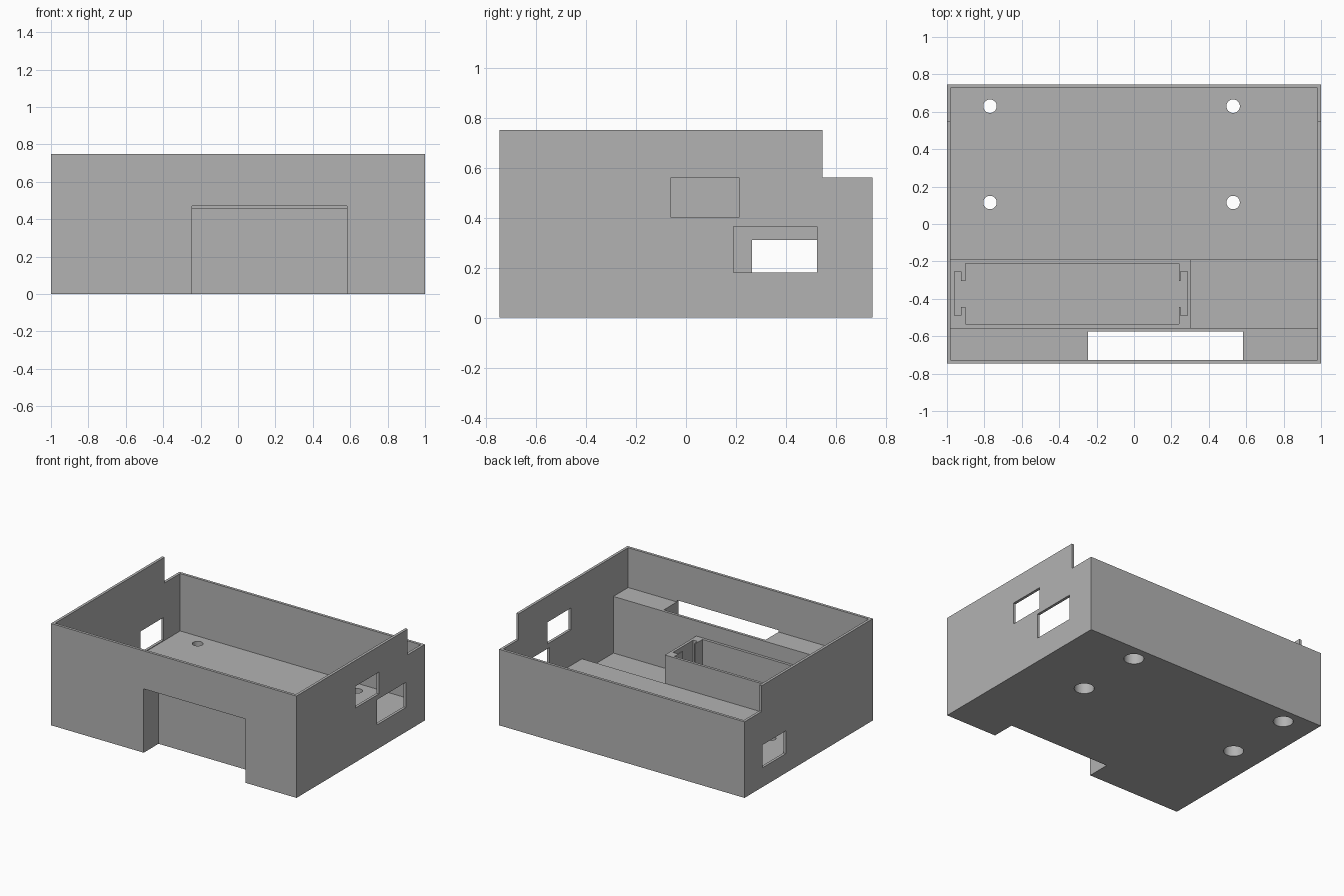
import bpy

old = bpy.data.objects.get("Cube")
if old:
    bpy.data.objects.remove(old, do_unlink=True)

grey = bpy.data.materials.new("plain_grey")
grey.use_nodes = True
colour = (0.45, 0.45, 0.45, 1)
grey.diffuse_color = colour
grey.node_tree.nodes["Principled BSDF"].inputs["Base Color"].default_value = colour


def box(name, x, y, z):
    """Box spanning the given (low, high) ranges."""
    bpy.ops.mesh.primitive_cube_add(size=1)
    ob = bpy.context.object
    ob.name = name
    ob.location = [(a + b) / 2 for a, b in (x, y, z)]
    ob.scale = [b - a for a, b in (x, y, z)]
    bpy.ops.object.transform_apply(location=True, rotation=True, scale=True)
    return ob


def rod(name, x, y, radius, z):
    bpy.ops.mesh.primitive_cylinder_add(vertices=32, radius=radius, depth=z[1] - z[0],
                                        location=(x, y, (z[0] + z[1]) / 2))
    bpy.context.object.name = name
    return bpy.context.object


def cut(cutter):
    """Subtract the cutter from the enclosure and discard it."""
    mod = enclosure.modifiers.new("cut", "BOOLEAN")
    mod.operation = "DIFFERENCE"
    mod.solver = "EXACT"
    mod.object = cutter
    bpy.context.view_layer.objects.active = enclosure
    bpy.ops.object.modifier_apply(modifier=mod.name)
    bpy.data.objects.remove(cutter, do_unlink=True)


# Main dimensions
HALF_Y, WALL, TOP, OVER = 0.747, 0.02, 0.75, 1.0
IN_X, IN_Y = 1 - WALL, HALF_Y - WALL
FLOOR, BASE, LEDGE, TRAY = 0.137, 0.04, 0.457, 0.346
TRAY_FRONT, TRAY_BACK, TRAY_END = -0.555, -0.19, 0.305
inside = (-IN_X, IN_X)

enclosure = box("enclosure", (-1, 1), (-HALF_Y, HALF_Y), (0, TOP))

# Stepped interior: front ledge, tray top, rear floor, low bay beside the tray
cut(box("upper_room", inside, (-IN_Y, IN_Y), (LEDGE, OVER)))
cut(box("tray_level", inside, (TRAY_FRONT, IN_Y), (TRAY, OVER)))
cut(box("rear_room", inside, (TRAY_BACK, IN_Y), (FLOOR, OVER)))
cut(box("side_room", (TRAY_END, IN_X), (TRAY_FRONT, IN_Y), (FLOOR, OVER)))
cut(box("low_bay", (TRAY_END, IN_X), (TRAY_FRONT, TRAY_BACK), (BASE, OVER)))

# Battery tray well, contact slots at both ends and their openings
cut(box("tray_well", (-0.9, 0.24), (-0.535, -0.21), (BASE, OVER)))
for low, high in ((-0.96, -0.925), (0.248, 0.285)):
    cut(box("contact_slot", (low, high), (-0.49, -0.255), (BASE, OVER)))
cut(box("contact_opening", (-0.94, 0.265), (-0.445, -0.305), (BASE, OVER)))

# Front notch and lowered rear rim
cut(box("front_notch", (-0.245, 0.583), (-OVER, -0.575), (-OVER, 0.47)))
cut(box("rear_step", (-2, 2), (0.547, OVER), (0.56, OVER)))

# Side wall windows
cut(box("upper_window", (0.95, 1.1), (-0.06, 0.213), (0.4, 0.56)))
cut(box("lower_window", (0.95, 1.1), (0.19, 0.525), (0.18, 0.365)))
cut(box("right_window", (-1.1, -0.95), (0.265, 0.535), (0.142, 0.31)))

# Counterbored screw holes
for x in (-0.77, 0.53):
    for y in (0.115, 0.63):
        cut(rod("screw_hole", x, y, 0.036, (-0.1, 0.3)))
        cut(rod("counterbore", x, y, 0.067, (-0.1, 0.1)))

enclosure.data.materials.clear()
enclosure.data.materials.append(grey)
bpy.ops.object.select_all(action="DESELECT")
enclosure.select_set(True)
bpy.context.view_layer.objects.active = enclosure
bpy.ops.object.shade_smooth_by_angle()
